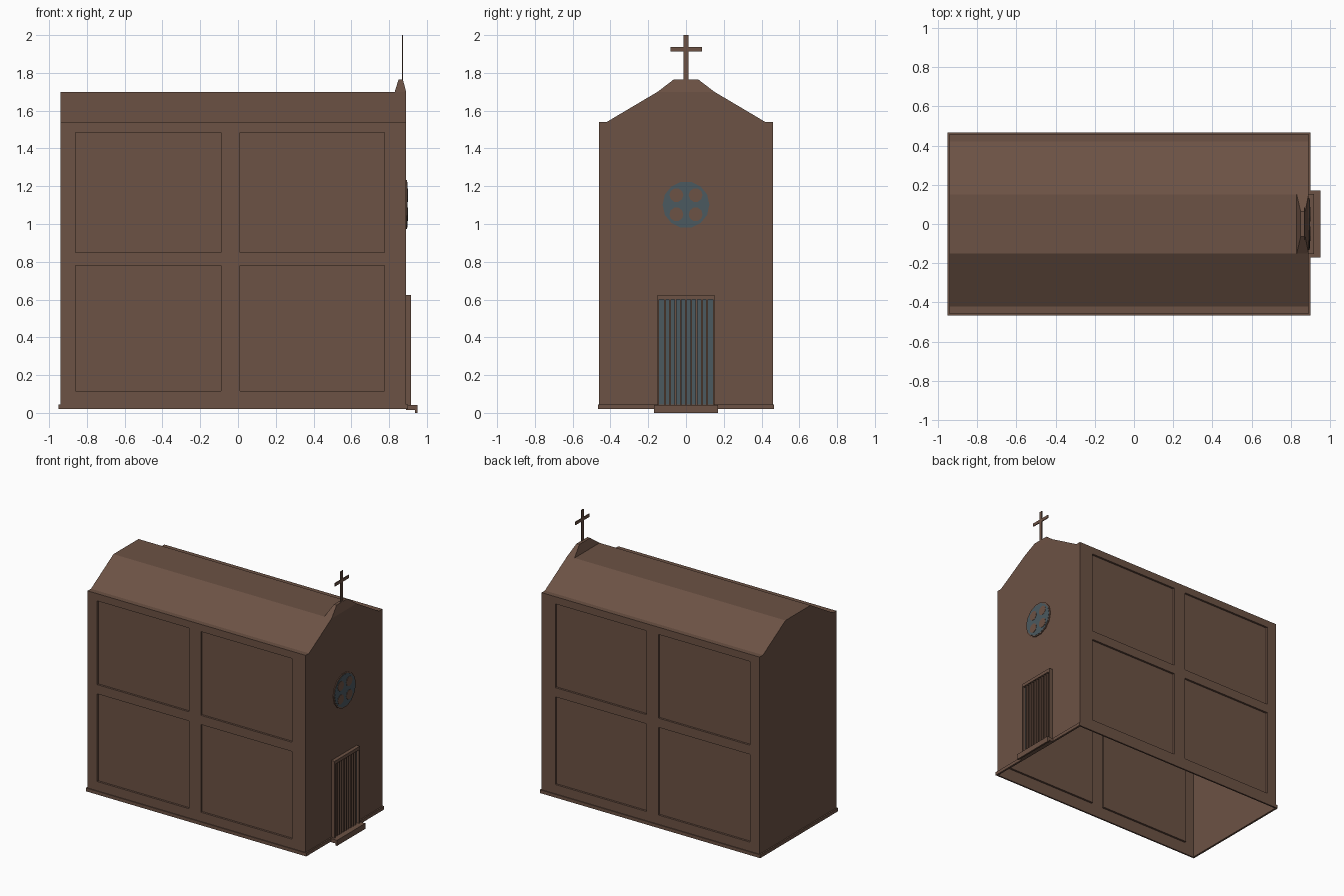
import bpy, bmesh, math
from mathutils import Matrix, Vector

cube = bpy.data.objects.get("Cube")
if cube:
    bpy.data.objects.remove(cube, do_unlink=True)


def material(name, colour):
    m = bpy.data.materials.new(name)
    m.use_nodes = True
    m.diffuse_color = (*colour, 1)
    m.node_tree.nodes["Principled BSDF"].inputs["Base Color"].default_value = (*colour, 1)
    return m


BROWN = material("brown", (0.15, 0.084, 0.058))
GLASS = material("blue_grey_glass", (0.070, 0.100, 0.117))


def finish(name, bm, mat):
    mesh = bpy.data.meshes.new(name)
    bm.to_mesh(mesh)
    bm.free()
    mesh.materials.append(mat)
    ob = bpy.data.objects.new(name, mesh)
    bpy.context.collection.objects.link(ob)
    return ob


def add_box(bm, x, y, z):
    """Add a box from (low, high) pairs."""
    size = [b - a for a, b in (x, y, z)]
    mid = [(a + b) / 2 for a, b in (x, y, z)]
    bmesh.ops.create_cube(bm, size=1, matrix=Matrix.Translation(mid) @ Matrix.Diagonal((*size, 1)))


def boxes(name, mat, *parts):
    bm = bmesh.new()
    for part in parts:
        add_box(bm, *part)
    return finish(name, bm, mat)


def disc(name, mat, radius, sides, x, y=0, z=0, depth=0.004):
    """A flat prism facing +x, its back on x."""
    bm = bmesh.new()
    place = Matrix.Translation((x + depth / 2, y, z)) @ Matrix.Rotation(math.pi / 2, 4, 'Y')
    bmesh.ops.create_cone(bm, cap_ends=True, segments=sides, radius1=radius,
                          radius2=radius, depth=depth, matrix=place)
    return finish(name, bm, mat)


BACK, FRONT, HALF = -0.94, 0.89, 0.46
FLOOR, EAVE, RIDGE = 0.02, 1.54, 1.70

# Hollow body: gabled ends, roof strips and side walls with sunken panels
bm = bmesh.new()


def face(points):
    return bm.faces.new([bm.verts.new(p) for p in points])


half_roof = [(HALF, EAVE), (0.42, EAVE), (0.15, RIDGE)]
roof = half_roof + [(-y, z) for y, z in reversed(half_roof)]
for x in (BACK, FRONT):
    face([(x, y, z) for y, z in [(HALF, FLOOR)] + roof + [(-HALF, FLOOR)]])
for (y1, z1), (y2, z2) in zip(roof, roof[1:]):
    face([(BACK, y1, z1), (FRONT, y1, z1), (FRONT, y2, z2), (BACK, y2, z2)])

xs = [BACK, -0.86, -0.09, 0.01, 0.775, FRONT]
zs = [FLOOR, 0.115, 0.78, 0.85, 1.485, EAVE]
panels = []
for y in (-HALF, HALF):
    for i in range(5):
        for j in range(5):
            corners = [(xs[i], zs[j]), (xs[i + 1], zs[j]), (xs[i + 1], zs[j + 1]), (xs[i], zs[j + 1])]
            if y > 0:
                corners.reverse()
            f = face([(x, y, z) for x, z in corners])
            if i % 2 and j % 2:
                panels.append(f)
bmesh.ops.remove_doubles(bm, verts=bm.verts, dist=0.0005)
bmesh.ops.recalc_face_normals(bm, faces=bm.faces)
bm.normal_update()
for f in panels:
    inward = Vector((0, -math.copysign(0.015, f.calc_center_median().y), 0))
    rim = list(f.verts)
    sunk = [bm.verts.new(v.co + inward) for v in rim]
    bm.faces.remove(f)
    bm.faces.new(sunk)
    for k in range(4):
        n = (k + 1) % 4
        bm.faces.new((rim[k], rim[n], sunk[n], sunk[k]))
finish("chapel_body", bm, BROWN)

# Plinth strip around the foot of the walls
Z = (FLOOR, 0.045)
boxes("plinth", BROWN,
      ((-0.95, 0.90), (-0.467, -0.455), Z), ((-0.95, 0.90), (0.455, 0.467), Z),
      ((-0.95, -0.935), (-0.455, 0.455), Z), ((0.885, 0.90), (-0.455, 0.455), Z))

# Tapered pedestal on the front of the ridge
bm = bmesh.new()
add_box(bm, (0.83, FRONT), (-0.15, 0.15), (RIDGE, 1.765))
for v in bm.verts:
    if v.co.z > 1.73:
        v.co.x = 0.85 if v.co.x < 0.86 else 0.873
        v.co.y = math.copysign(0.065, v.co.y)
finish("cross_pedestal", bm, BROWN)

# Roof cross
boxes("roof_cross", BROWN,
      ((0.867, 0.873), (-0.013, 0.013), (1.76, 2.0)),
      ((0.867, 0.873), (-0.082, 0.084), (1.914, 1.938)))

# Round window: rim, pane and tracery
WIN = 1.102
rim = disc("window_rim", BROWN, 0.133, 14, FRONT, z=WIN, depth=0.006)
disc("window_pane", GLASS, 0.124, 14, FRONT + 0.004, z=WIN)
for k in range(4):
    a = math.pi / 4 + k * math.pi / 2
    disc("window_tracery", BROWN, 0.037, 10, FRONT + 0.006,
         0.072 * math.cos(a), WIN + 0.072 * math.sin(a))

# Door: frame, glazing and upright slats
boxes("door_frame", BROWN,
      ((FRONT, 0.917), (-0.152, -0.142), (0.04, 0.60)),
      ((FRONT, 0.917), (0.142, 0.152), (0.04, 0.60)),
      ((FRONT, 0.917), (-0.152, 0.152), (0.60, 0.625)))
boxes("door_glazing", GLASS, ((FRONT, 0.896), (-0.142, 0.142), (0.04, 0.60)))
boxes("door_slats", BROWN,
      *[((FRONT, 0.910), (y - 0.005, y + 0.005), (0.04, 0.60))
        for y in [-0.112 + 0.028 * k for k in range(9)]])

# Doorstep with a front lip
boxes("doorstep", BROWN,
      ((FRONT, 0.937), (-0.17, 0.17), (0.015, 0.042)),
      ((0.937, 0.95), (-0.17, 0.17), (0, 0.042)))
